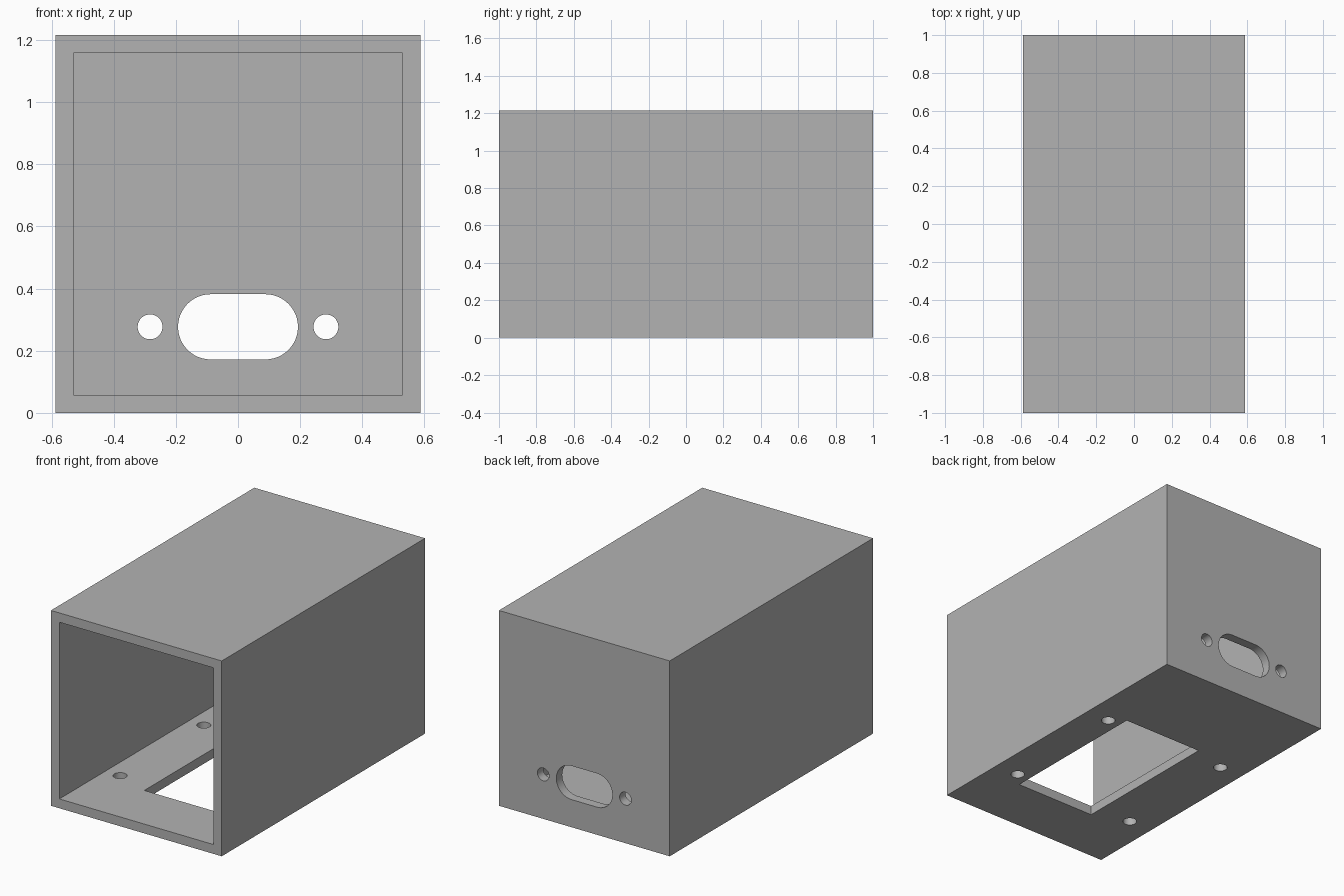
import bpy, bmesh, math
from mathutils import Matrix

if "Cube" in bpy.data.objects:
    bpy.data.objects.remove(bpy.data.objects["Cube"], do_unlink=True)

W, D, H, WALL = 1.176, 2.0, 1.216, 0.058

grey = bpy.data.materials.new("plain grey")
grey.use_nodes = True
grey.diffuse_color = (0.45, 0.45, 0.45, 1)
grey.node_tree.nodes["Principled BSDF"].inputs["Base Color"].default_value = (0.45, 0.45, 0.45, 1)


def add_object(name, bm):
    bmesh.ops.recalc_face_normals(bm, faces=bm.faces)
    mesh = bpy.data.meshes.new(name)
    bm.to_mesh(mesh)
    bm.free()
    mesh.materials.append(grey)
    obj = bpy.data.objects.new(name, mesh)
    bpy.context.collection.objects.link(obj)
    return obj


def box(name, x0, x1, y0, y1, z0, z1):
    bm = bmesh.new()
    size = Matrix.Diagonal((x1 - x0, y1 - y0, z1 - z0, 1))
    centre = Matrix.Translation(((x0 + x1) / 2, (y0 + y1) / 2, (z0 + z1) / 2))
    bmesh.ops.create_cube(bm, size=1, matrix=centre @ size)
    return add_object(name, bm)


def rounded_slot(name, centre, radius, half_straight=0, along_y=False, steps=24):
    """Prism with round ends; a round hole when half_straight is zero."""
    bm = bmesh.new()
    outline = []
    for side in (1, -1):
        last = steps if half_straight else steps - 1
        for i in range(last + 1):
            a = math.pi * i / steps - side * math.pi / 2
            outline.append((side * half_straight + radius * math.cos(a), radius * math.sin(a)))
    face = bm.faces.new([bm.verts.new((u, v, -WALL)) for u, v in outline])
    ext = bmesh.ops.extrude_face_region(bm, geom=[face])
    top = [v for v in ext["geom"] if isinstance(v, bmesh.types.BMVert)]
    bmesh.ops.translate(bm, verts=top, vec=(0, 0, 2 * WALL))
    turn = Matrix.Rotation(math.pi / 2, 4, "X") if along_y else Matrix()
    bm.transform(Matrix.Translation(centre) @ turn)
    return add_object(name, bm)


# Outer block
case = box("case", -W / 2, W / 2, -D / 2, D / 2, 0, H)

# Cavity open at the front, and the offset window in the floor
cutters = [
    box("cavity_cutter", -W / 2 + WALL, W / 2 - WALL, -D, D / 2 - WALL, WALL, H - WALL),
    box("floor_window_cutter", -0.203, 0.345, -0.632, 0.345, -WALL, 2 * WALL),
]

# Connector slot and its two screw holes in the back wall
back_y, port_z = D / 2 - WALL / 2, 0.277
cutters.append(rounded_slot("port_cutter", (0, back_y, port_z), 0.105, 0.088, True))
for side in (-1, 1):
    cutters.append(rounded_slot("port_screw_cutter", (side * 0.283, back_y, port_z), 0.04, along_y=True))
    # Mounting holes in the floor
    for y in (-0.548, 0.275):
        cutters.append(rounded_slot("floor_screw_cutter", (side * 0.428, y, WALL / 2), 0.04))

# Cut each opening and drop its cutter
bpy.context.view_layer.objects.active = case
for cutter in cutters:
    cutter.hide_render = True
    mod = case.modifiers.new("cut", "BOOLEAN")
    mod.operation = "DIFFERENCE"
    mod.solver = "EXACT"
    mod.object = cutter
    bpy.ops.object.modifier_apply(modifier=mod.name)
    bpy.data.objects.remove(cutter, do_unlink=True)

# Smooth the hole walls, keep the edges sharp
bpy.ops.object.select_all(action="DESELECT")
case.select_set(True)
bpy.ops.object.shade_smooth_by_angle(angle=math.radians(30))
